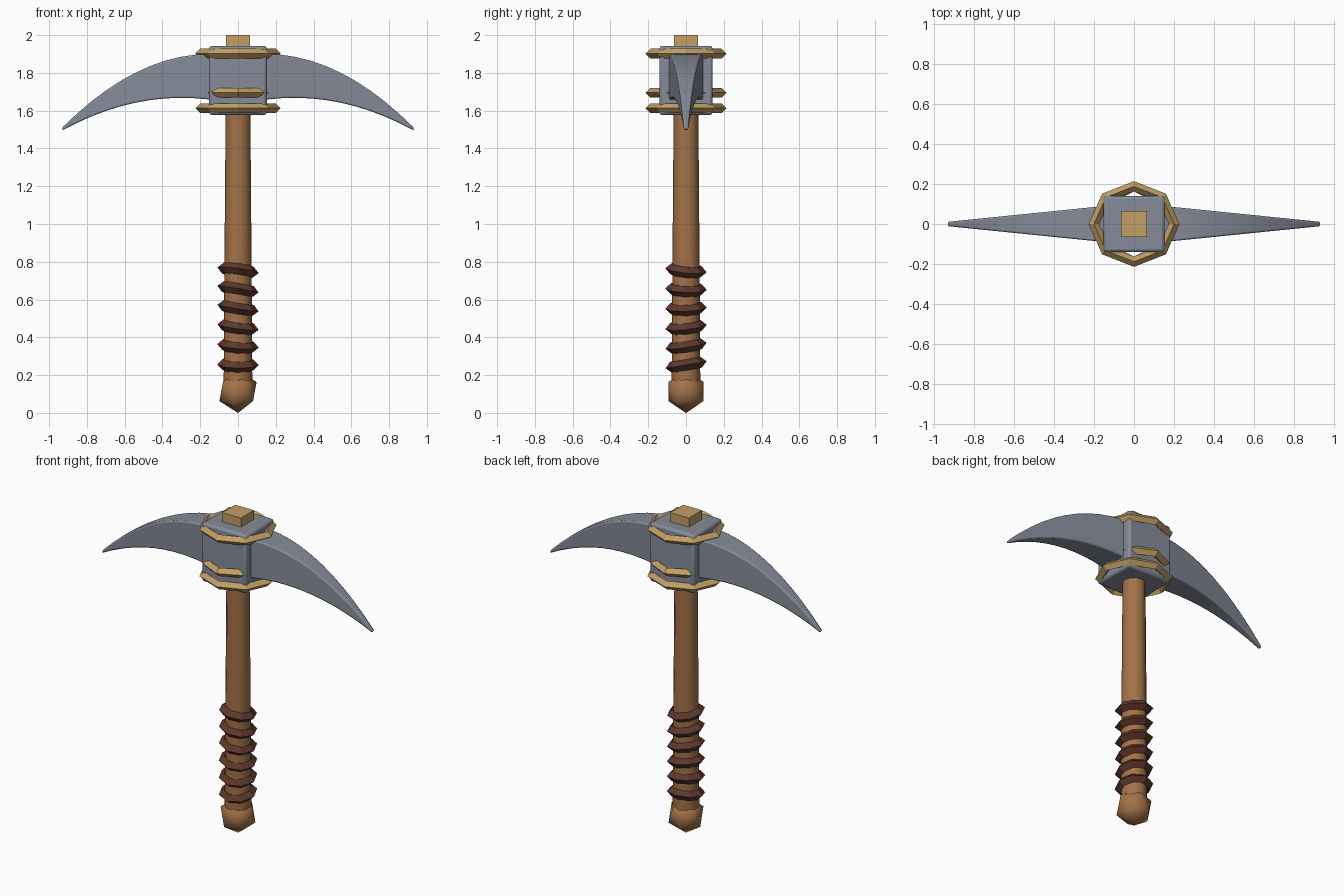
import bpy, bmesh, math
from mathutils import Matrix, Vector

if "Cube" in bpy.data.objects:
    bpy.data.objects.remove(bpy.data.objects["Cube"])


def material(name, rgb):
    m = bpy.data.materials.new(name)
    m.diffuse_color = (*rgb, 1)
    m.use_nodes = True
    m.node_tree.nodes["Principled BSDF"].inputs["Base Color"].default_value = m.diffuse_color
    return m


WOOD = material("wood_brown", (0.37, 0.17, 0.065))
GOLD = material("dull_gold", (0.54, 0.35, 0.13))
STEEL = material("steel_grey", (0.235, 0.26, 0.32))
LEATHER = material("dark_leather", (0.11, 0.04, 0.025))


def make(name, bm, mat, smooth=None, bevel=0):
    bmesh.ops.recalc_face_normals(bm, faces=bm.faces)
    me = bpy.data.meshes.new(name)
    bm.to_mesh(me)
    bm.free()
    me.materials.append(mat)
    ob = bpy.data.objects.new(name, me)
    bpy.context.collection.objects.link(ob)
    if bevel:
        b = ob.modifiers.new("bevel", 'BEVEL')
        b.width, b.segments, b.limit_method = bevel, 2, 'ANGLE'
        b.angle_limit = math.radians(40)
    if smooth:
        bpy.ops.object.select_all(action='DESELECT')
        ob.select_set(True)
        bpy.context.view_layer.objects.active = ob
        bpy.ops.object.shade_smooth_by_angle(angle=math.radians(smooth))
    return ob


def skin(bm, rings, closed=False):
    """Join rings of points with quads; cap the ends unless closed."""
    vs = [[bm.verts.new(p) for p in r] for r in rings]
    n = len(vs[0])
    for i in range(len(vs) if closed else len(vs) - 1):
        a, b = vs[i], vs[(i + 1) % len(vs)]
        for j in range(n):
            k = (j + 1) % n
            bm.faces.new((a[j], a[k], b[k], b[j]))
    if not closed:
        bm.faces.new(vs[0])
        bm.faces.new(vs[-1])


def box(name, half, z0, z1, mat, bevel):
    bm = bmesh.new()
    size = (2 * half[0], 2 * half[1], z1 - z0)
    bmesh.ops.create_cube(bm, size=1, matrix=Matrix.Translation((0, 0, (z0 + z1) / 2))
                          @ Matrix.Diagonal((*size, 1)))
    return make(name, bm, mat, 30, bevel)


def band(name, rx, ry, tube, z, mat, tilt=0, azimuth=0):
    """Eight-sided ring of diamond section, tilted down towards azimuth."""
    axis = Vector((-math.sin(azimuth), math.cos(azimuth), 0))
    rot = Matrix.Translation((0, 0, z)) @ Matrix.Rotation(tilt, 4, axis)
    rings = []
    for i in range(8):
        a = i * math.pi / 4
        ring = []
        for j in range(4):
            t = j * math.pi / 2
            d, h = tube * math.cos(t), tube * math.sin(t)
            ring.append(rot @ Vector(((rx + d) * math.cos(a), (ry + d) * math.sin(a), h)))
        rings.append(ring)
    bm = bmesh.new()
    skin(bm, rings, closed=True)
    return make(name, bm, mat)


# Shaft, slightly thicker towards the grip
bm = bmesh.new()
skin(bm, [[(r * math.cos(k * math.pi / 6), r * math.sin(k * math.pi / 6), z) for k in range(12)]
          for z, r in ((0.12, 0.076), (0.8, 0.072), (1.25, 0.068), (1.6, 0.066))])
make("shaft", bm, WOOD, 40)

# Faceted pommel
bm = bmesh.new()
bmesh.ops.create_icosphere(bm, subdivisions=1, radius=0.11,
                           matrix=Matrix.Translation((0, 0, 0.113)) @ Matrix.Diagonal((1, 1, 1.03, 1)))
make("pommel", bm, WOOD, 45)

# Leather grip bands, each leaning a different way
for i in range(6):
    band(f"grip_band_{i + 1}", 0.081, 0.081, 0.029, 0.255 + 0.1 * i, LEATHER,
         0.17, math.radians(-85 + 24 * i))

# Curved double blade, swept as tapering sections
bm = bmesh.new()
sections = []
STEPS = 12
for i in range(-STEPS, STEPS + 1):
    x = 0.93 * i / STEPS
    ax = abs(x)
    top = 1.9 - 0.64 * max(0, ax - 0.15) ** 2
    low = 1.668 - 0.435 * max(0, ax - 0.3) ** 2 - 0.4 * max(0, 0.3 - ax) ** 2
    w = 0.105 - 0.094 * ax / 0.93
    sections.append([(x, -w, low), (x, w, low), (x, w, top), (x, -w, top)])
skin(bm, sections)
make("curved_blade", bm, STEEL, 30, 0.008)

# Head block, top peg and binding rings
box("head_block", (0.153, 0.141), 1.577, 1.943, STEEL, 0.015)
box("top_peg", (0.064, 0.064), 1.9, 2.0, GOLD, 0.0)
for name, rx, ry, z in (("top_ring", 0.2, 0.188, 1.902),
                        ("middle_ring", 0.165, 0.188, 1.695),
                        ("bottom_ring", 0.2, 0.188, 1.613)):
    band(name, rx, ry, 0.026, z, GOLD)
